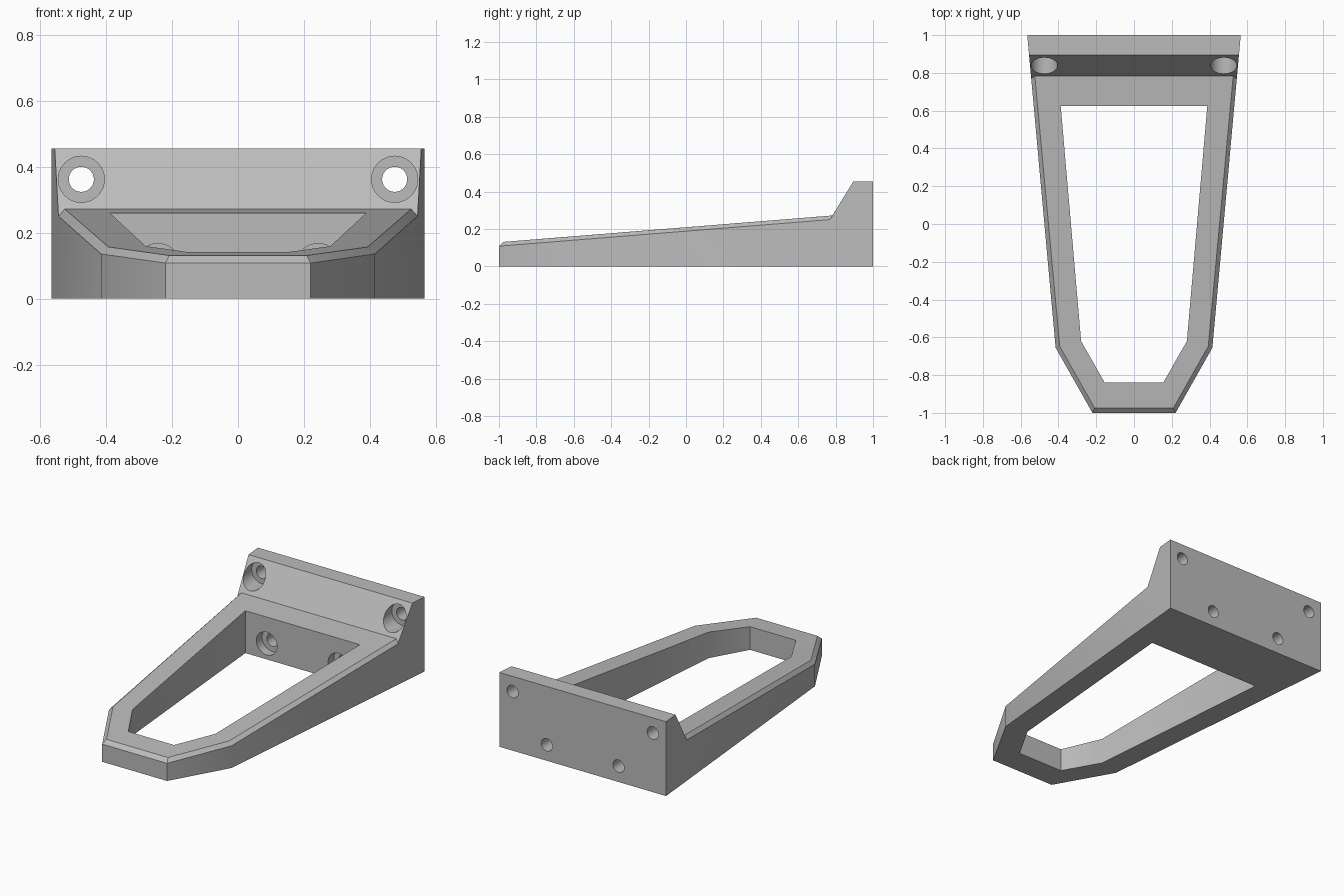
import bpy, bmesh, math

if "Cube" in bpy.data.objects:
    bpy.data.objects.remove(bpy.data.objects["Cube"])

grey = bpy.data.materials.new("plain grey")
grey.diffuse_color = (0.5, 0.5, 0.5, 1)
grey.use_nodes = True
grey.node_tree.nodes["Principled BSDF"].inputs["Base Color"].default_value = grey.diffuse_color


def new_object(name, bm):
    bmesh.ops.recalc_face_normals(bm, faces=bm.faces)
    mesh = bpy.data.meshes.new(name)
    bm.to_mesh(mesh)
    bm.free()
    mesh.materials.append(grey)
    ob = bpy.data.objects.new(name, mesh)
    bpy.context.collection.objects.link(ob)
    return ob


# Tapered bracket body: right-hand corner points, mirrored to the left
points = {
    "b0": (0.22, -1, 0), "b1": (0.415, -0.655, 0), "b2": (0.565, 1, 0),
    "m0": (0.22, -1, 0.108), "m1": (0.415, -0.655, 0.1357), "m2": (0.5442, 0.77, 0.25),
    "t0": (0.208, -0.975, 0.131), "t1": (0.393, -0.648, 0.157), "t2": (0.525, 0.783, 0.272),
    "s0": (0.5555, 0.895, 0.455), "s1": (0.565, 1, 0.455),
}
bm = bmesh.new()
right = {k: bm.verts.new(p) for k, p in points.items()}
left = {k: bm.verts.new((-x, y, z)) for k, (x, y, z) in points.items()}
# Side walls and chamfers
for loop in ("b0 b1 m1 m0", "b1 b2 s1 s0 m2 m1", "m0 m1 t1 t0", "m1 m2 t2 t1"):
    for side in (right, left):
        bm.faces.new([side[k] for k in loop.split()])
# Faces spanning both sides: base, nose, nose chamfer, top, step, plate top, back
for loop in ("b0 b1 b2", "b0 m0", "m0 t0", "t0 t1 t2", "m2 t2 s0", "s0 s1", "s1 b2"):
    keys = loop.split()
    if keys[0] == "m2":
        ring = [right["m2"], right["s0"], left["s0"], left["m2"], left["t2"], right["t2"]]
    else:
        ring = [right[k] for k in keys] + [left[k] for k in reversed(keys)]
    bm.faces.new(ring)
bracket = new_object("bracket", bm)

# Central opening cutter
half = [(0.155, -0.84), (0.28, -0.62), (0.388, 0.625)]
outline = half + [(-x, y) for x, y in reversed(half)]
bm = bmesh.new()
base = bm.faces.new([bm.verts.new((x, y, -0.2)) for x, y in outline])
moved = bmesh.ops.extrude_face_region(bm, geom=[base])["geom"]
bmesh.ops.translate(bm, vec=(0, 0, 0.9), verts=[g for g in moved if isinstance(g, bmesh.types.BMVert)])
cutters = [new_object("opening_cutter", bm)]


# Bolt hole cutter: stepped profile revolved around the y axis
def bolt_cutter(x, z, y_front, y_seat, r_head=0.07, r_hole=0.038, n=48):
    bm = bmesh.new()
    rings = []
    for y, r in ((y_front, r_head), (y_seat, r_head), (y_seat, r_hole), (1.1, r_hole)):
        rings.append([bm.verts.new((x + r * math.cos(2 * math.pi * i / n), y,
                                    z + r * math.sin(2 * math.pi * i / n))) for i in range(n)])
    for a, b in zip(rings, rings[1:]):
        for i in range(n):
            j = (i + 1) % n
            bm.faces.new((a[i], a[j], b[j], b[i]))
    bm.faces.new(rings[0])
    bm.faces.new(rings[-1])
    return new_object("bolt_cutter", bm)


for s in (-1, 1):
    cutters.append(bolt_cutter(s * 0.475, 0.362, 0.6, 0.91))
    cutters.append(bolt_cutter(s * 0.243, 0.097, 0.5, 0.68))

# Cut the opening and the holes
bpy.context.view_layer.objects.active = bracket
bracket.select_set(True)
for c in cutters:
    c.hide_render = True
    mod = bracket.modifiers.new("cut", 'BOOLEAN')
    mod.operation = 'DIFFERENCE'
    mod.solver = 'EXACT'
    mod.object = c
    bpy.ops.object.modifier_apply(modifier=mod.name)
for c in cutters:
    bpy.data.objects.remove(c)

for ob in bpy.context.selected_objects:
    ob.select_set(False)
bracket.select_set(True)
bpy.ops.object.shade_smooth_by_angle(angle=math.radians(30))
